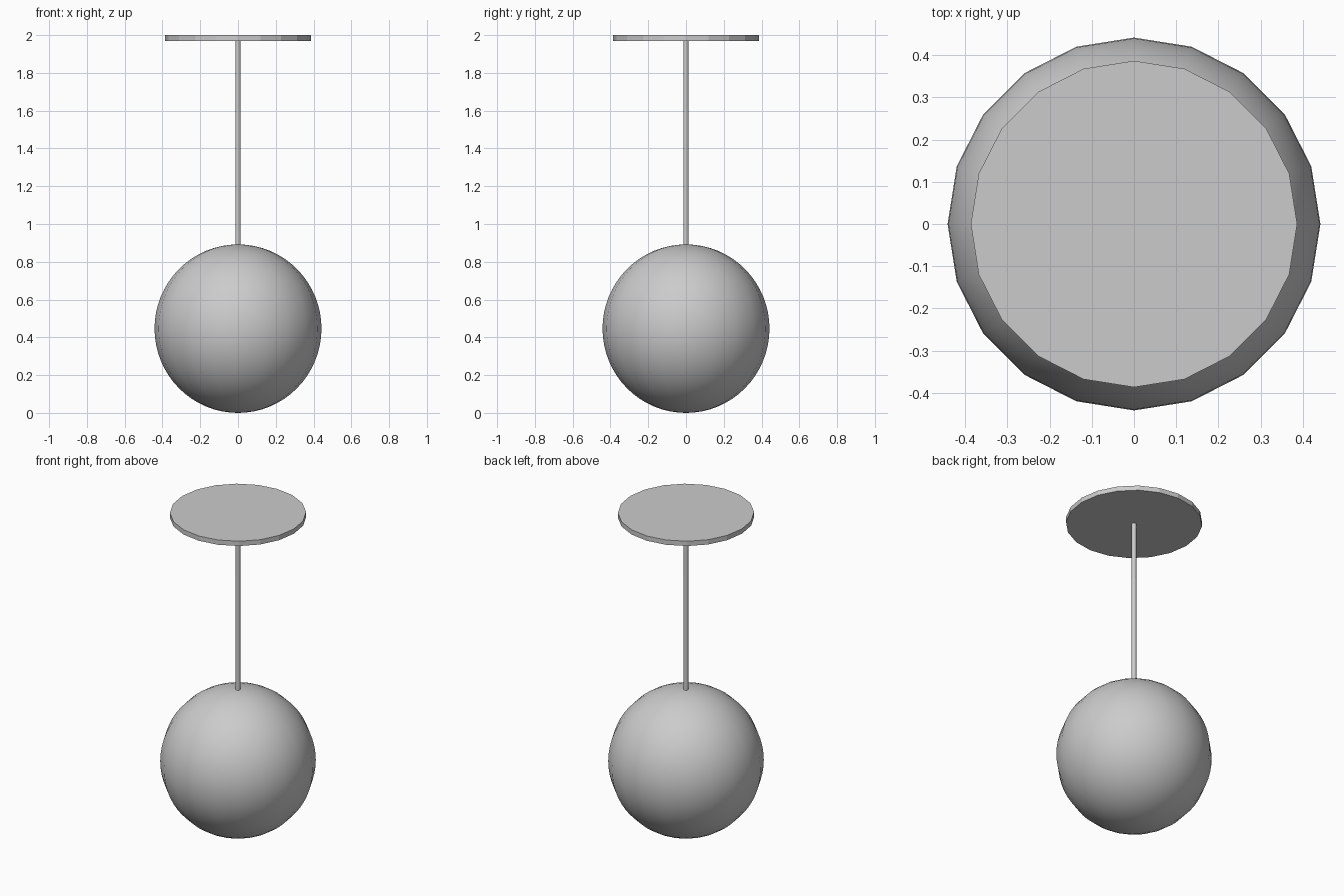
import bpy
import math

if "Cube" in bpy.data.objects:
    bpy.data.objects.remove(bpy.data.objects["Cube"])


def smooth(obj):
    bpy.ops.object.shade_smooth_by_angle(angle=math.radians(35))


def cylinder(name, radius, z0, z1, sides):
    bpy.ops.mesh.primitive_cylinder_add(vertices=sides, radius=radius, depth=z1 - z0,
                                        location=(0, 0, (z0 + z1) / 2))
    obj = bpy.context.object
    obj.name = name
    return obj


# Ceiling plate: flat twenty-sided disc
cylinder("ceiling_plate", 0.387, 1.97, 2.0, 20)

# Hanging rod in two sections meeting at a seam
for name, radius, z0, z1 in (("rod_upper", 0.013, 1.615, 1.97),
                             ("rod_lower", 0.0135, 0.88, 1.615)):
    smooth(cylinder(name, radius, z0, z1, 20))

# Globe shade
bpy.ops.mesh.primitive_uv_sphere_add(segments=20, ring_count=32, radius=0.442,
                                     location=(0, 0, 0.446))
globe = bpy.context.object
globe.name = "globe_shade"
globe.scale.z = 0.446 / 0.442
bpy.ops.object.transform_apply(location=False, rotation=False, scale=True)
smooth(globe)
